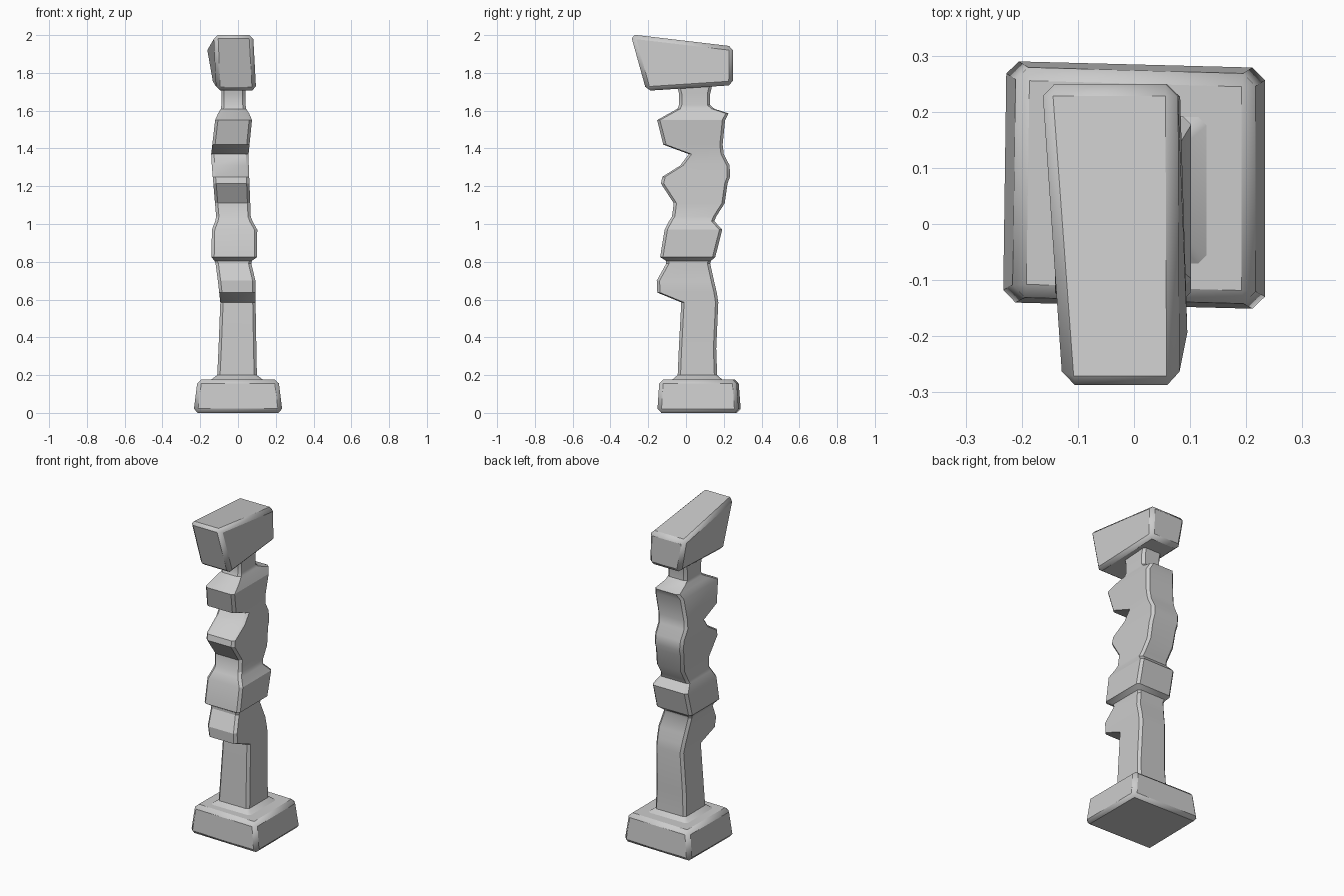
import bpy, bmesh, math

if "Cube" in bpy.data.objects:
    bpy.data.objects.remove(bpy.data.objects["Cube"])


def finish(name, rings, bevel=0):
    """Skin a stack of rings, cap it, optionally bevel it."""
    bm = bmesh.new()
    vs = [[bm.verts.new(p) for p in r] for r in rings]
    n = len(vs[0])
    for a, b in zip(vs, vs[1:]):
        for i in range(n):
            j = (i + 1) % n
            bm.faces.new((a[i], a[j], b[j], b[i]))
    bm.faces.new(vs[0][::-1])
    bm.faces.new(vs[-1])
    bmesh.ops.recalc_face_normals(bm, faces=bm.faces)
    me = bpy.data.meshes.new(name)
    bm.to_mesh(me)
    bm.free()
    ob = bpy.data.objects.new(name, me)
    bpy.context.collection.objects.link(ob)
    if bevel:
        m = ob.modifiers.new("bevel", 'BEVEL')
        m.width, m.segments = bevel, 1
    bpy.ops.object.select_all(action='DESELECT')
    ob.select_set(True)
    bpy.context.view_layer.objects.active = ob
    bpy.ops.object.shade_smooth_by_angle(angle=math.radians(28))


def slab(half_x, y0, y1, z):
    """Level rectangle, slightly skewed as if hand cut."""
    s = 0.006
    return [(-half_x, y0 + s, z), (half_x, y0 - s, z),
            (half_x, y1 - s, z), (-half_x + s, y1 + s, z)]


def widths(z):
    """Left and right x at height z, from the sparse front outline."""
    for (za, la, ra), (zb, lb, rb) in zip(WIDTHS, WIDTHS[1:]):
        if z <= zb:
            t = max(0, (z - za) / (zb - za))
            return la + (lb - la) * t, ra + (rb - ra) * t
    return WIDTHS[-1][1:]


def section(z, yf, yb, c=0.015):
    """Rectangle with chamfered corners."""
    l, r = widths(z)
    half = [(l + c, yf), (r - c, yf), (r, yf + c), (r, yb - c),
            (r - c, yb), (l + c, yb), (l, yb - c), (l, yf + c)]
    return [(x, y, z) for x, y in half]


# plinth
finish("plinth", [slab(.236, -.147, .286, 0), slab(.214, -.135, .272, .178)], .022)

# carved shaft: front outline (z, left x, right x)
WIDTHS = [(.17, -.15, .14), (.2, -.11, .1), (.57, -.092, .093), (.73, -.11, .092),
          (.8, -.12, .067), (.825, -.141, .101), (.97, -.138, .102),
          (1.03, -.115, .068), (1.36, -.143, .055), (1.56, -.12, .075),
          (1.615, -.088, .04)]
# side outline (z, front y, back y)
SIDE = [(.17, -.08, .2), (.2, -.044, .165), (.34, -.038, .16), (.585, -.025, .171),
        (.637, -.152, .163), (.7, -.155, .148), (.79, -.105, .128), (.805, -.105, .132),
        (.825, -.137, .155), (.97, -.113, .192), (1.015, -.09, .15), (1.04, -.074, .16),
        (1.11, -.065, .205), (1.215, -.133, .22), (1.25, -.125, .233), (1.31, -.03, .231),
        (1.37, .015, .2), (1.42, -.12, .194), (1.55, -.153, .207), (1.585, -.09, .225),
        (1.61, -.045, .15), (1.63, -.037, .128), (1.69, -.037, .128), (1.76, -.055, .145)]
finish("carved_shaft", [section(*s) for s in SIDE])


# overhanging head block, tilted ends joined front to back
def head_end(y0, z0, y1, z1, bottom, top):
    return [(bottom[0], y0, z0), (bottom[1], y0, z0), (top[1], y1, z1), (top[0], y1, z1)]


finish("head_block", [
    head_end(-.21, 1.705, -.293, 2.004, (-.115, .097), (-.128, .08)),
    head_end(.248, 1.735, .25, 1.94, (-.13, .082), (-.168, .078)),
], .022)
